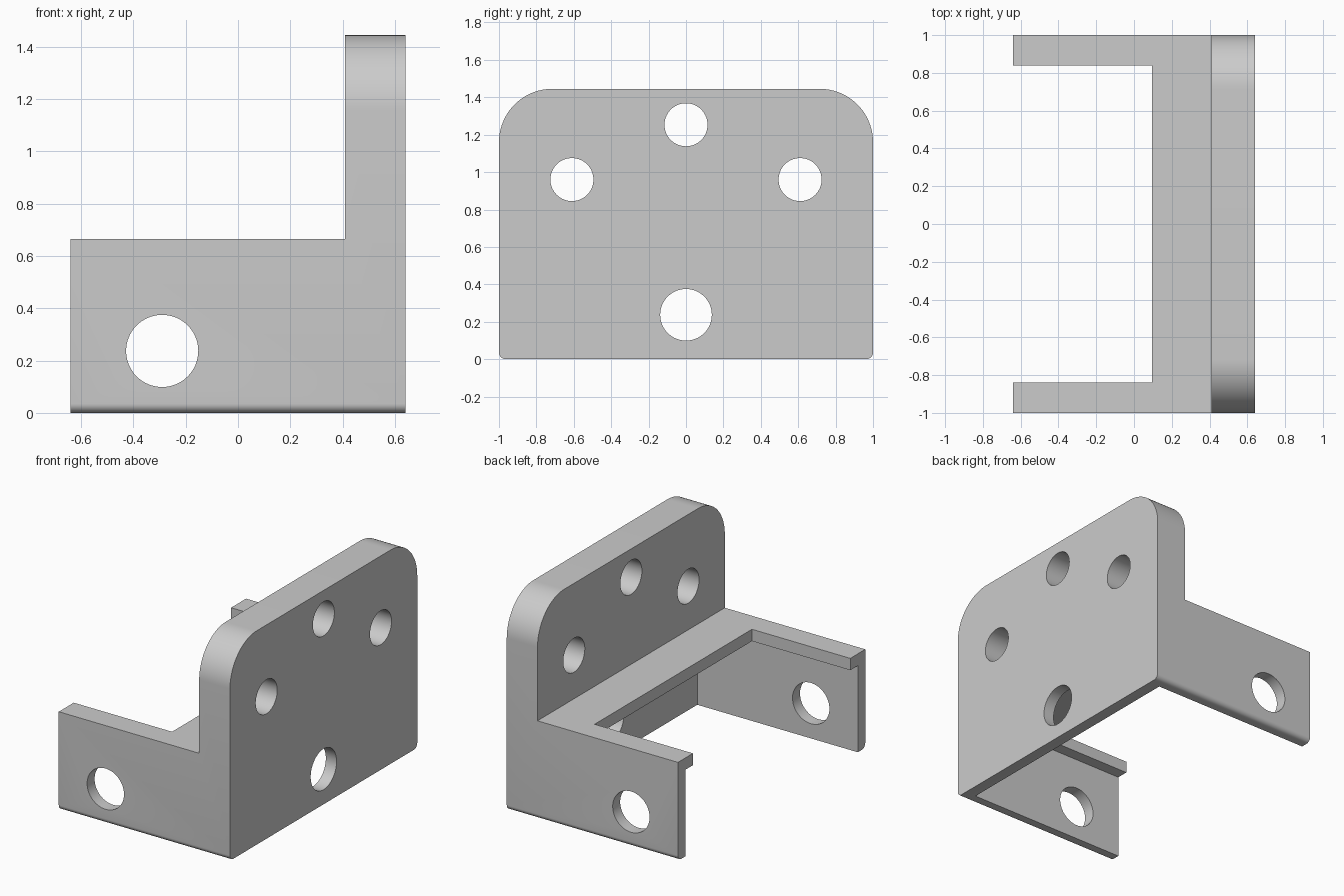
import bpy
import bmesh
from math import sin, cos, pi, radians
from mathutils import Matrix, Vector

if "Cube" in bpy.data.objects:
    bpy.data.objects.remove(bpy.data.objects["Cube"], do_unlink=True)

X, Y, TOP = 0.64, 1.0, 1.445       # half length, half width, full height
LEDGE, PLATE_X = 0.665, 0.41       # ledge height, inner face of the thick plate
WALL = 0.08                        # thickness of thin walls and ledge

metal = bpy.data.materials.new("plain grey")
metal.use_nodes = True
grey = (0.6, 0.6, 0.6, 1)
metal.diffuse_color = grey
metal.node_tree.nodes["Principled BSDF"].inputs["Base Color"].default_value = grey


def make_object(name, bm):
    bmesh.ops.recalc_face_normals(bm, faces=bm.faces)
    mesh = bpy.data.meshes.new(name)
    bm.to_mesh(mesh)
    bm.free()
    obj = bpy.data.objects.new(name, mesh)
    bpy.context.collection.objects.link(obj)
    mesh.materials.append(metal)
    return obj


def box(name, low, high):
    low, high = Vector(low), Vector(high)
    bm = bmesh.new()
    bmesh.ops.create_cube(bm, size=1, matrix=Matrix.Translation((low + high) / 2)
                          @ Matrix.Diagonal((*(high - low), 1)))
    return make_object(name, bm)


def drill(name, centre, radius, depth, axis):
    turn = Matrix.Rotation(pi / 2, 4, "Y" if axis == "X" else "X")
    bm = bmesh.new()
    bmesh.ops.create_cone(bm, cap_ends=True, segments=64, radius1=radius,
                          radius2=radius, depth=depth,
                          matrix=Matrix.Translation(centre) @ turn)
    return make_object(name, bm)


def arc(y, z, radius, start, steps):
    angles = [start + pi / 2 * i / steps for i in range(steps + 1)]
    return [(y + radius * cos(a), z + radius * sin(a)) for a in angles]


# Bracket blank: end outline with large upper and small lower corner rounds
R, r = 0.285, 0.035
outline = (arc(Y - R, TOP - R, R, 0, 24) + arc(R - Y, TOP - R, R, pi / 2, 24)
           + arc(r - Y, r, r, pi, 8) + arc(Y - r, r, r, 1.5 * pi, 8))
bm = bmesh.new()
end = bm.faces.new([bm.verts.new((-X, y, z)) for y, z in outline])
side = bmesh.ops.extrude_face_region(bm, geom=[end])["geom"]
bmesh.ops.translate(bm, vec=(2 * X, 0, 0),
                    verts=[v for v in side if isinstance(v, bmesh.types.BMVert)])
bracket = make_object("bracket", bm)

# Step above the ledge, hollow underneath, and notch between the arms
cutters = [
    box("step_cutter", (-1, -1.2, LEDGE), (PLATE_X, 1.2, 2)),
    box("hollow_cutter", (-1, WALL - Y, -1), (X - WALL, Y - WALL, LEDGE - WALL)),
    box("notch_cutter", (-1, -0.84, 0.3), (0.095, 0.84, 1)),
]
# Large holes through the arms and lower plate, small holes through the upper plate
cutters += [
    drill("arm_hole_cutter", (-0.29, 0, 0.237), 0.138, 3, "Y"),
    drill("lower_hole_cutter", (X, 0, 0.237), 0.138, 1, "X"),
]
for y, z in [(0, 1.253), (-0.61, 0.96), (0.61, 0.96)]:
    cutters.append(drill("upper_hole_cutter", (X, y, z), 0.115, 1, "X"))

for cutter in cutters:
    cutter.hide_render = True
    mod = bracket.modifiers.new(cutter.name, "BOOLEAN")
    mod.operation = "DIFFERENCE"
    mod.solver = "EXACT"
    mod.object = cutter

# Apply the cuts, then drop the cutters
bpy.context.view_layer.objects.active = bracket
bracket.select_set(True)
for mod in list(bracket.modifiers):
    bpy.ops.object.modifier_apply(modifier=mod.name)
for cutter in cutters:
    bpy.data.objects.remove(cutter, do_unlink=True)
bpy.ops.object.shade_smooth_by_angle(angle=radians(30))
